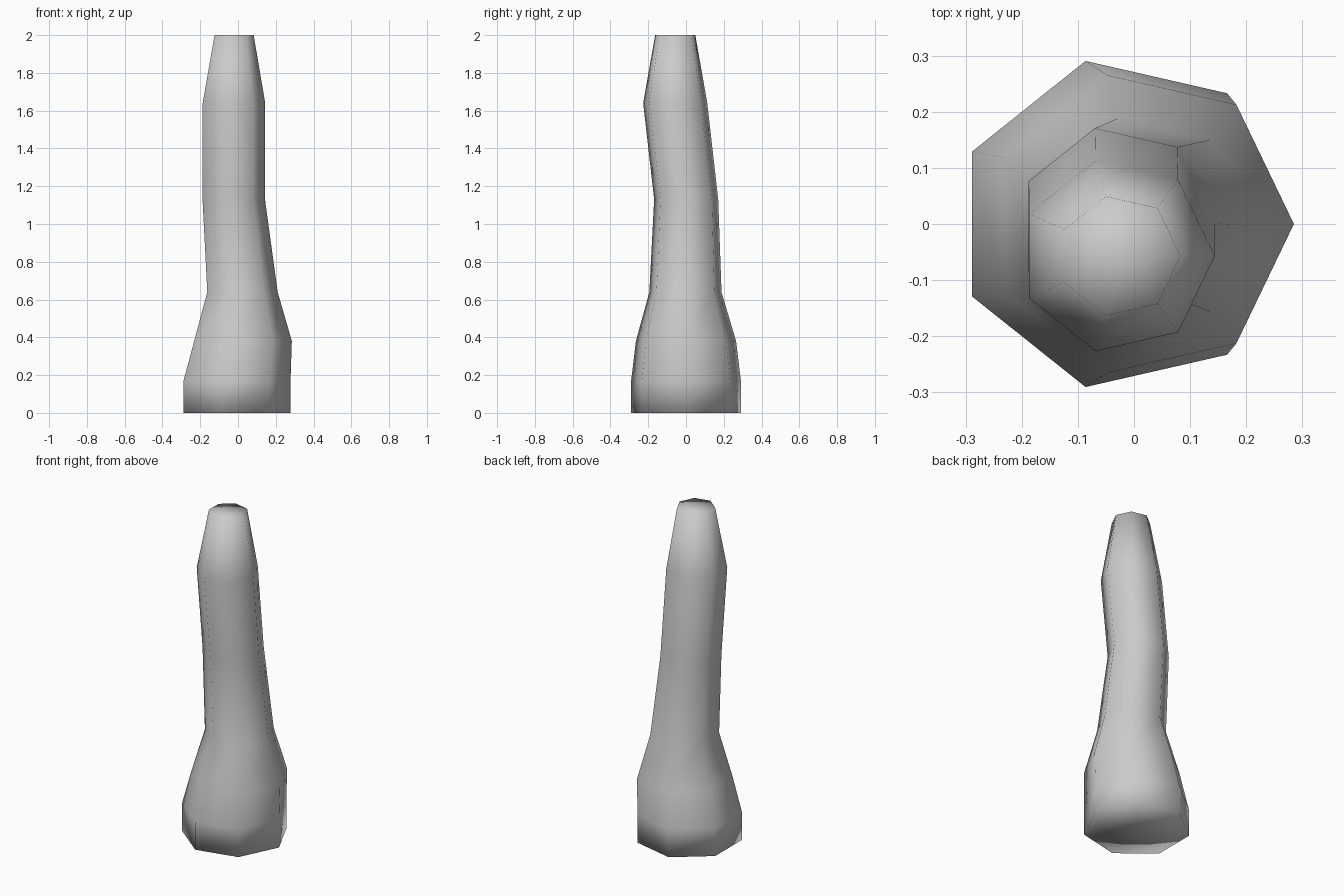
import bpy
import bmesh
from math import cos, sin, tau

if "Cube" in bpy.data.objects:
    bpy.data.objects.remove(bpy.data.objects["Cube"])

SIDES = 7

# Cross-sections of the bent trunk: centre x, centre y, height, radius
RINGS = [
    (-0.020, 0.000, 0.00, 0.298),
    (-0.020, 0.000, 0.17, 0.298),
    (0.013, 0.000, 0.38, 0.272),
    (0.014, -0.003, 0.64, 0.196),
    (-0.031, 0.001, 1.13, 0.174),
    (-0.030, -0.057, 1.64, 0.174),
    (-0.026, -0.057, 2.00, 0.109),
]

bm = bmesh.new()
loops = [[bm.verts.new((x + r * cos(tau * i / SIDES), y + r * sin(tau * i / SIDES), z))
          for i in range(SIDES)] for x, y, z, r in RINGS]

# Side walls
for low, high in zip(loops, loops[1:]):
    for i in range(SIDES):
        j = (i + 1) % SIDES
        bm.faces.new((low[i], low[j], high[j], high[i]))

# Bottom and top caps as triangle fans
caps = [bm.faces.new(loops[0][::-1]), bm.faces.new(loops[-1])]
bmesh.ops.poke(bm, faces=caps)
bmesh.ops.recalc_face_normals(bm, faces=bm.faces[:])

# The model is shaded smooth all over, caps included
for face in bm.faces:
    face.smooth = True

mesh = bpy.data.meshes.new("trunk")
bm.to_mesh(mesh)
bm.free()
bpy.context.collection.objects.link(bpy.data.objects.new("trunk", mesh))
